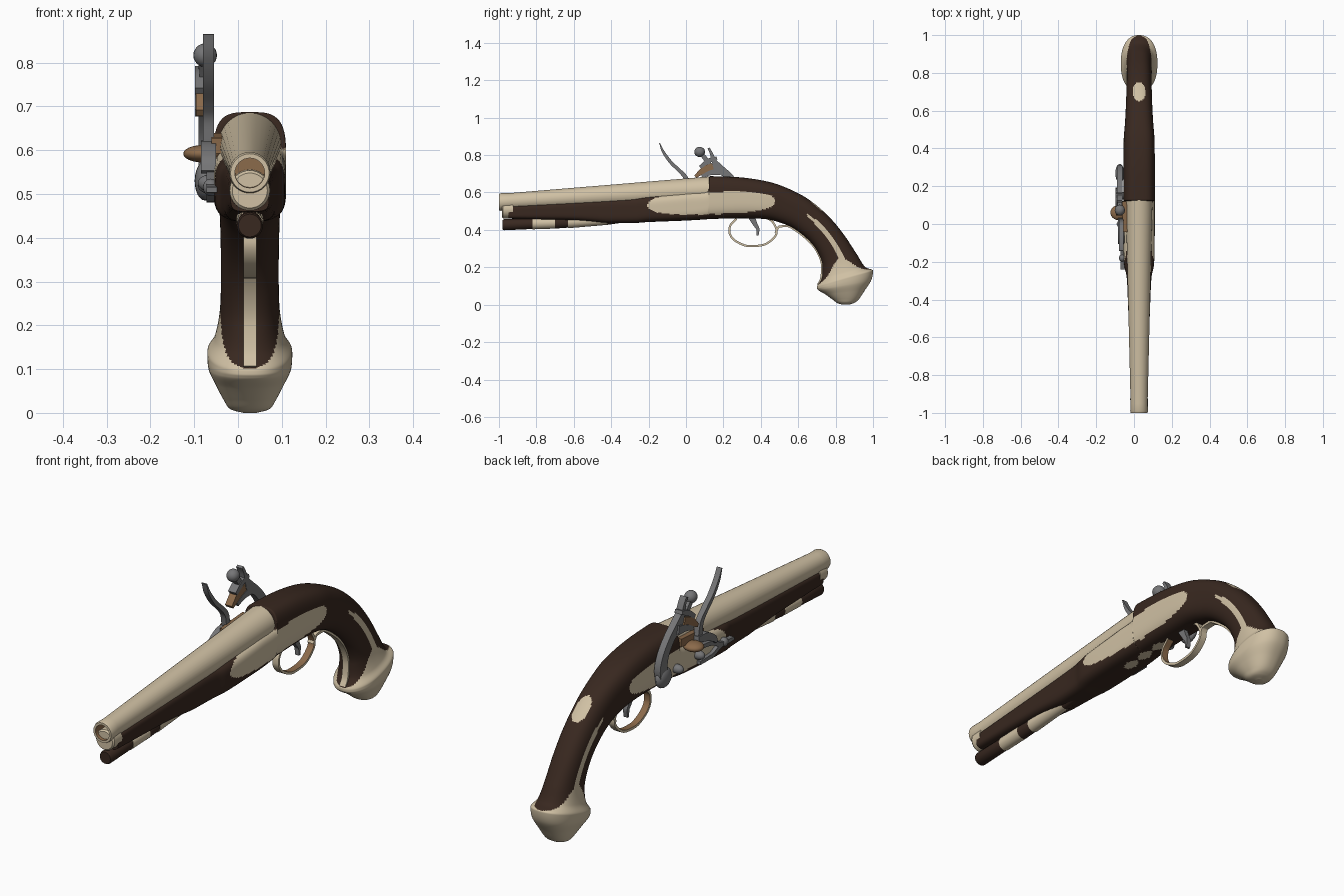
import bpy, bmesh, math
from mathutils import Vector

if "Cube" in bpy.data.objects:
    bpy.data.objects.remove(bpy.data.objects["Cube"])

CX = 0.027  # centre plane of the pistol


def mat(name, col):
    m = bpy.data.materials.new(name)
    m.diffuse_color = (*col, 1)
    m.use_nodes = True
    m.node_tree.nodes["Principled BSDF"].inputs["Base Color"].default_value = m.diffuse_color
    return m


WOOD = mat("dark_wood", (0.040, 0.021, 0.014))
CREAM = mat("pale_metal", (0.63, 0.53, 0.37))
STEEL = mat("grey_steel", (0.18, 0.18, 0.185))
TAN = mat("tan_brown", (0.26, 0.145, 0.07))


def finish(name, bm, mats, angle=35):
    bmesh.ops.recalc_face_normals(bm, faces=bm.faces[:])
    me = bpy.data.meshes.new(name)
    bm.to_mesh(me)
    bm.free()
    for m in mats:
        me.materials.append(m)
    ob = bpy.data.objects.new(name, me)
    bpy.context.collection.objects.link(ob)
    bpy.ops.object.select_all(action='DESELECT')
    ob.select_set(True)
    bpy.context.view_layer.objects.active = ob
    bpy.ops.object.shade_smooth_by_angle(angle=math.radians(angle))
    return ob


def spline(pts, n):
    """Smooth curve through tuples, without overshoot."""
    d = [[b - a for a, b in zip(p, q)] for p, q in zip(pts, pts[1:])]

    def slope(a, b):
        if a * b <= 0:
            return 0
        return math.copysign(min(abs(a + b) / 2, 3 * abs(a), 3 * abs(b)), a)
    m = [d[0]] + [[slope(a, b) for a, b in zip(p, q)] for p, q in zip(d, d[1:])] + [d[-1]]
    out = []
    for i in range(len(d)):
        for k in range(n):
            t = k / n
            h = (2*t**3 - 3*t*t + 1, t**3 - 2*t*t + t, 3*t*t - 2*t**3, t**3 - t*t)
            out.append(tuple(h[0]*a + h[1]*ma + h[2]*b + h[3]*mb
                             for a, ma, b, mb in zip(pts[i], m[i], pts[i+1], m[i+1])))
    return out + [tuple(pts[-1])]


def skin(bm, rings, rule=None):
    n = len(rings[0])
    for i, (a, b) in enumerate(zip(rings, rings[1:])):
        for j in range(n):
            k = (j + 1) % n
            f = bm.faces.new((a[j], a[k], b[k], b[j]))
            if rule:
                f.material_index = rule(i, j, f.calc_center_median())
    return [bm.faces.new(rings[0]), bm.faces.new(rings[-1])]


def tube(name, rows, mats, sides=32, cx=CX):
    """Round part along y; rows are (y, z, radius, material of next section)."""
    bm = bmesh.new()
    rings = [[bm.verts.new((cx + r * math.cos(2*math.pi*j/sides), y, z + r * math.sin(2*math.pi*j/sides)))
              for j in range(sides)] for y, z, r, _ in rows]
    caps = skin(bm, rings, lambda i, j, c: rows[i][3])
    caps[0].material_index, caps[1].material_index = rows[0][3], rows[-1][3]
    return finish(name, bm, mats)


def stroke(name, pts, x0, x1, mats, inner=0, n=8):
    """Slab following a y-z path; points are (y, z, half thickness)."""
    bm = bmesh.new()
    p = spline(pts, n)
    rings = []
    for i, (y, z, h) in enumerate(p):
        a, b = p[max(i-1, 0)], p[min(i+1, len(p)-1)]
        t = Vector((b[0]-a[0], b[1]-a[1])).normalized() * h
        rings.append([bm.verts.new(v) for v in (
            (x0, y - t.y, z + t.x), (x1, y - t.y, z + t.x), (x1, y + t.y, z - t.x), (x0, y + t.y, z - t.x))])
    skin(bm, rings, lambda i, j, c: inner if j == 0 else 0)
    return finish(name, bm, mats)


def ball(name, loc, scale, m):
    bm = bmesh.new()
    bmesh.ops.create_uvsphere(bm, u_segments=20, v_segments=12, radius=1)
    for v in bm.verts:
        v.co = Vector(loc) + Vector([a * b for a, b in zip(v.co, scale)])
    return finish(name, bm, [m])


# Stock and butt: stations (top y, z, bottom y, z, half width, squareness)
stations = [
    (-.95, .528, -.95, .46, .044, 4), (-.6, .55, -.6, .452, .053, 4), (-.38, .565, -.4, .437, .06, 4),
    (-.28, .572, -.28, .437, .066, 4), (-.2, .58, -.2, .442, .08, 4), (0, .60, 0, .45, .083, 4),
    (.115, .62, .115, .457, .083, 3.5), (.13, .687, .13, .458, .083, 3.5), (.3, .68, .29, .462, .083, 3.2),
    (.45, .655, .42, .458, .082, 3), (.56, .615, .5, .44, .075, 2.8), (.66, .56, .58, .405, .07, 2.6),
    (.76, .475, .66, .34, .067, 2.5), (.84, .38, .71, .27, .066, 2.5), (.91, .275, .73, .2, .068, 2.4),
    (.955, .205, .725, .14, .08, 2.3), (1, .18, .70, .095, .097, 2.3), (.99, .13, .705, .08, .095, 2.3),
    (.955, .075, .745, .055, .078, 2.3), (.925, .03, .78, .03, .06, 2.3), (.90, .01, .81, .008, .045, 2.2),
    (.87, 0, .84, 0, .015, 2)]
N, SEG = 16, 80
rows = spline(stations, N)
bm = bmesh.new()
rings, across = [], []
for j in range(SEG):
    a = 2 * math.pi * j / SEG
    across.append((math.cos(a), math.sin(a)))
for ty, tz, by, bz, w, n in rows:
    ring = []
    for c, s in across:
        r = (abs(c)**n + abs(s)**n) ** (-1 / n)
        v = s * r / 2
        ring.append(bm.verts.new((CX + w*c*r, (ty+by)/2 + (ty-by)*v, (tz+bz)/2 + (tz-bz)*v)))
    rings.append(ring)


def stock_paint(i, j, c):
    ty, tz, by, bz, w, n = rows[i]
    s = (i + .5) / N
    a = 2 * math.pi * (j + .5) / SEG
    f = .5 + .5 * math.sin(a) * (abs(math.cos(a))**n + abs(math.sin(a))**n) ** (-1 / n)
    dx, y, z = abs(c.x - CX), c.y, c.z
    if s > 15.8 - 1.9 * (1 - (2*f - 1)**2):                      # butt cap
        return 1
    if 11.2 < s < 14.3 and abs(f - .58) < .075 * min(1, (s - 11) * 1.2) and dx > .03:  # side spur
        return 1
    if dx > .055 and abs((y-.135)/.34)**2.6 + abs((z-.543-.03*(y-.135))/.06)**2.6 < 1:  # side plates
        return 1
    if f > .8 and ((y-.7)/.05)**2 + (dx/.035)**2 < 1:            # thumb plate
        return 1
    if f < .1 and -.03 < y < .24 and dx < .024 * abs(math.sin((y+.03) * math.pi / .09)):  # guard finial
        return 1
    return 0


skin(bm, rings, stock_paint)[1].material_index = 1
finish("stock", bm, [WOOD, CREAM])

# Barrel with hollow bore, nose cap, ramrod with its pipes
tube("barrel", [(-.92, .554, .033, 1), (-.92, .554, .034, 1), (-1, .548, .034, 0), (-1, .548, .044, 0),
                (-.99, .549, .047, 0), (-.95, .551, .045, 0), (.132, .615, .071, 0)], [CREAM, TAN])
tube("nose_cap", [(-.985, .508, .040, 0), (-.978, .508, .046, 0), (-.925, .509, .047, 0)], [CREAM])
tube("ramrod", [(-.98, .428, .026, 0), (-.972, .428, .030, 0), (-.82, .433, .028, 1), (-.82, .433, .030, 1),
                (-.70, .437, .030, 0), (-.63, .440, .028, 1), (-.63, .440, .031, 1), (-.42, .455, .028, 0),
                (-.33, .464, .024, 0)], [WOOD, CREAM], 24)

# Trigger guard, its tail down the grip, and trigger
H = .0055
stroke("trigger_guard", [(.27, .46, H), (.238, .425, H), (.232, .39, H), (.262, .343, H), (.34, .313, H),
                         (.42, .322, H), (.472, .36, H), (.485, .395, H), (.465, .44, H), (.44, .46, H)],
       CX - .015, CX + .015, [CREAM, TAN], 1)
stroke("guard_tail", [(.478, .385, H), (.50, .418, H), (.54, .42, H), (.58, .402, H), (.66, .338, H),
                      (.709, .27, H), (.728, .2, H), (.722, .14, H), (.705, .105, H)],
       CX - .015, CX + .015, [CREAM])
stroke("trigger", [(.35, .47, .018), (.37, .43, .012), (.385, .40, .008), (.383, .37, .005)],
       CX - .01, CX + .01, [STEEL])

# Lock: cock body with spur, jaws, screw and flint
stroke("cock", [(.275, .52, .025), (.285, .57, .026), (.27, .63, .022), (.225, .69, .02), (.175, .73, .024),
                (.15, .77, .013), (.135, .81, .008), (.12, .838, .006)], -.09, -.06, [STEEL])
ball("cock_pivot", (-.075, .268, .53), (.024, .05, .045), STEEL)
stroke("lower_jaw", [(.19, .715, .02), (.13, .705, .013), (.085, .685, .009)], -.098, -.06, [STEEL])
stroke("upper_jaw", [(.165, .785, .008), (.12, .768, .012), (.075, .735, .009)], -.098, -.06, [STEEL])
stroke("flint", [(.145, .74, .018), (.10, .722, .018), (.05, .685, .008)], -.096, -.062, [TAN])
stroke("jaw_screw", [(.125, .75, .012), (.10, .785, .012), (.08, .81, .012)], -.088, -.064, [STEEL])
ball("screw_head", (-.075, .073, .817), (.027, .029, .027), STEEL)

# Frizzen, its foot and spring, and the priming pan
stroke("frizzen", [(-.142, .865, .002), (-.12, .815, .007), (-.08, .76, .009), (-.03, .712, .01),
                   (.0, .675, .012), (.012, .62, .014)], -.08, -.055, [STEEL])
stroke("frizzen_foot", [(.03, .61, .012), (-.03, .60, .018), (-.08, .575, .014), (-.10, .55, .006)],
       -.085, -.05, [STEEL])
for z0, z1 in ((.56, .515), (.49, .515)):
    stroke("frizzen_spring", [(.0, z0, .008), (-.08, z0 - .012 * (z0 > .5), .009), (-.16, z1, .01),
                              (-.24, z1 - .005, .006)], -.072, -.045, [STEEL])
for y, z in ((-.0, .525), (.15, .52), (-.18, .515)):
    ball("lock_screw", (-.062, y, z), (.03 if y > -.1 else .018, .02, .02), STEEL)
ball("priming_pan", (-.08, .06, .592), (.045, .04, .02), TAN)
stroke("pan_fence", [(-.04, .61, .018), (.12, .622, .018)], -.06, -.028, [TAN], n=1)
